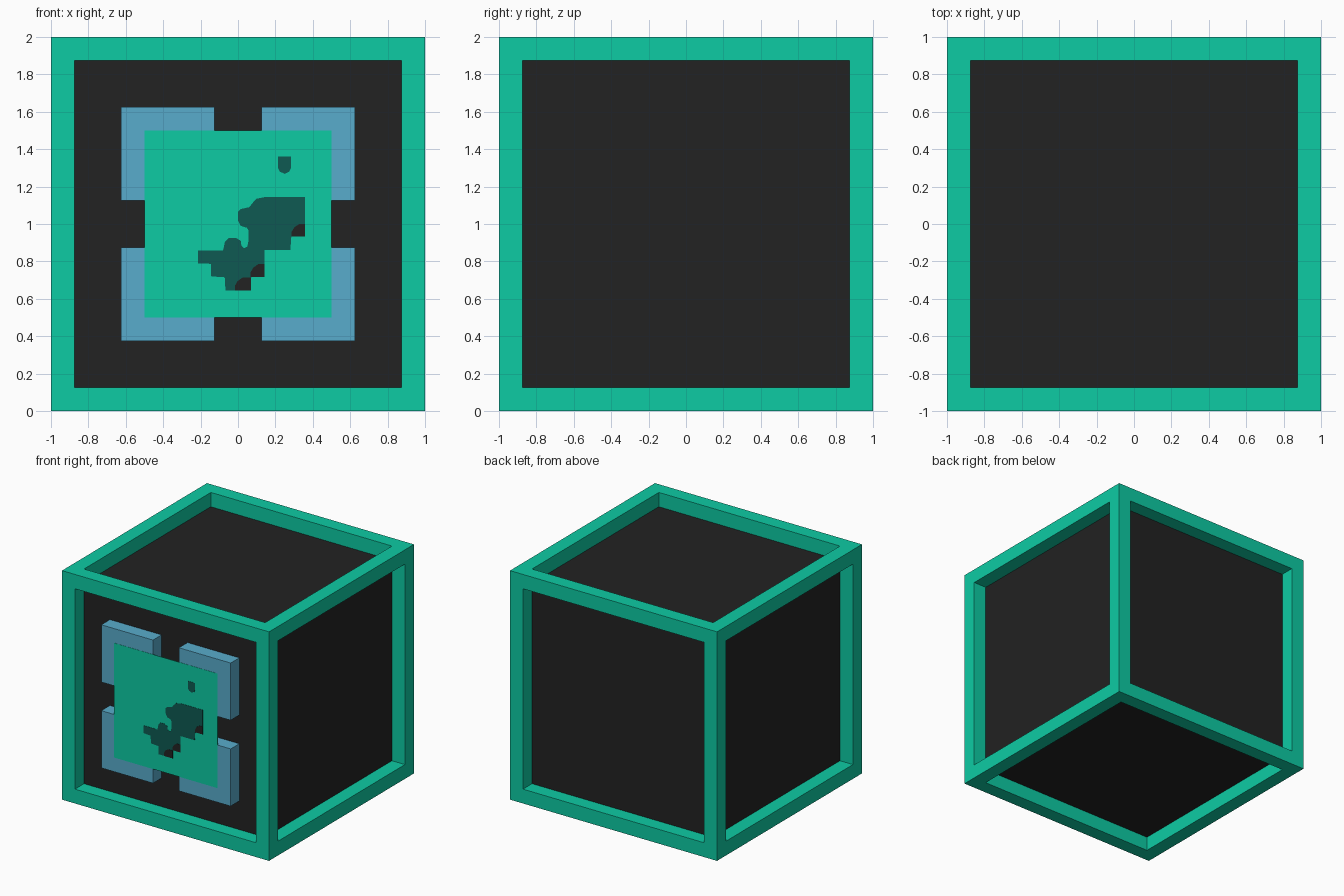
import bpy, bmesh
from mathutils import Vector

if "Cube" in bpy.data.objects:
    bpy.data.objects.remove(bpy.data.objects["Cube"])


def material(name, rgb):
    m = bpy.data.materials.new(name)
    m.diffuse_color = (*rgb, 1)
    m.use_nodes = True
    m.node_tree.nodes["Principled BSDF"].inputs["Base Color"].default_value = m.diffuse_color
    return m


GREEN = material("mint_green", (0.004, 0.597, 0.371))
BLUE = material("sky_blue", (0.098, 0.413, 0.604))
CHARCOAL = material("charcoal", (0.016, 0.016, 0.016))
TEAL = material("dark_teal", (0.0044, 0.102, 0.084))


def finish(name, bm, mat):
    bmesh.ops.recalc_face_normals(bm, faces=bm.faces)
    mesh = bpy.data.meshes.new(name)
    bm.to_mesh(mesh)
    bm.free()
    mesh.materials.append(mat)
    obj = bpy.data.objects.new(name, mesh)
    bpy.context.collection.objects.link(obj)
    return obj


def slab(name, outline, front, back, mat):
    """Extrude an x/z outline from y=front to y=back."""
    bm = bmesh.new()
    face = bm.faces.new([bm.verts.new((x, front, z)) for x, z in outline])
    new = bmesh.ops.extrude_face_region(bm, geom=[face], use_keep_orig=True)["geom"]
    for v in new:
        if isinstance(v, bmesh.types.BMVert):
            v.co.y = back
    bmesh.ops.triangulate(bm, faces=[f for f in bm.faces if len(f.verts) > 4])
    return finish(name, bm, mat)


def rect(x0, x1, z0, z1):
    return [(x0, z0), (x1, z0), (x1, z1), (x0, z1)]


CENTRE = Vector((0, 0, 1))
T = 0.125  # frame width and recess depth

# Open cube frame: inset every side and push a recess inward
bm = bmesh.new()
bmesh.ops.create_cube(bm, size=2)
sides = list(bm.faces)
bmesh.ops.inset_individual(bm, faces=sides, thickness=T, use_even_offset=True)
for f in sides:
    n = f.normal.copy()
    new = bmesh.ops.extrude_discrete_faces(bm, faces=[f])["faces"][0]
    bmesh.ops.translate(bm, verts=new.verts, vec=-n * T)
    bm.faces.remove(new)
bmesh.ops.translate(bm, verts=bm.verts, vec=CENTRE)
finish("cube_frame", bm, GREEN)

# Dark inner core
bm = bmesh.new()
bmesh.ops.create_cube(bm, size=2 - 2 * T)
bmesh.ops.translate(bm, verts=bm.verts, vec=CENTRE)
finish("inner_core", bm, CHARCOAL)

# Four raised corner blocks on the front
for x0, side in ((-0.625, "left"), (0.125, "right")):
    for z0, level in ((0.375, "lower"), (1.125, "upper")):
        slab(f"corner_block_{level}_{side}", rect(x0, x0 + 0.5, z0, z0 + 0.5),
             -0.994, -0.87, BLUE)

# Thin square plate bridging the blocks
slab("front_plate", rect(-0.5, 0.5, 0.5, 1.5), -0.996, -0.992, GREEN)

# Stepped dark patch with rounded notches
patch = [(-.215, .857), (-.08, .857), (-.07, .905), (-.05, .925), (-.01, .925),
         (.015, .91), (.018, .885), (.032, .87), (.05, .88), (.057, .915),
         (.057, .965), (.047, .98), (.015, .99), (0, 1.02), (0, 1.065),
         (.015, 1.08), (.06, 1.09), (.08, 1.115), (.10, 1.135), (.15, 1.145),
         (.357, 1.145), (.357, .932), (.285, .932), (.28, .86), (.143, .86),
         (.143, .717), (.071, .717), (.066, .645), (-.067, .645), (-.071, .715),
         (-.143, .72), (-.145, .787), (-.215, .79)]
slab("dark_patch", patch, -0.998, -0.995, TEAL)

# Small separate mark
slab("small_mark", [(.214, 1.36), (.284, 1.36), (.284, 1.3), (.274, 1.28),
                    (.25, 1.268), (.224, 1.28), (.214, 1.3)],
     -0.998, -0.995, TEAL)

# Black notches on the patch's lower steps, each rounded at its upper left
for i, (x1, z0, w) in enumerate(((.357, .932, .07), (.143, .717, .075), (.069, .645, .085))):
    x0, z1 = x1 - w, z0 + 0.068
    slab(f"black_notch_{i + 1}",
         [(x0, z0), (x1, z0), (x1, z1), (x0 + .04, z1), (x0 + .014, z1 - .018),
          (x0, z1 - .042)], -1.0, -0.997, CHARCOAL)
